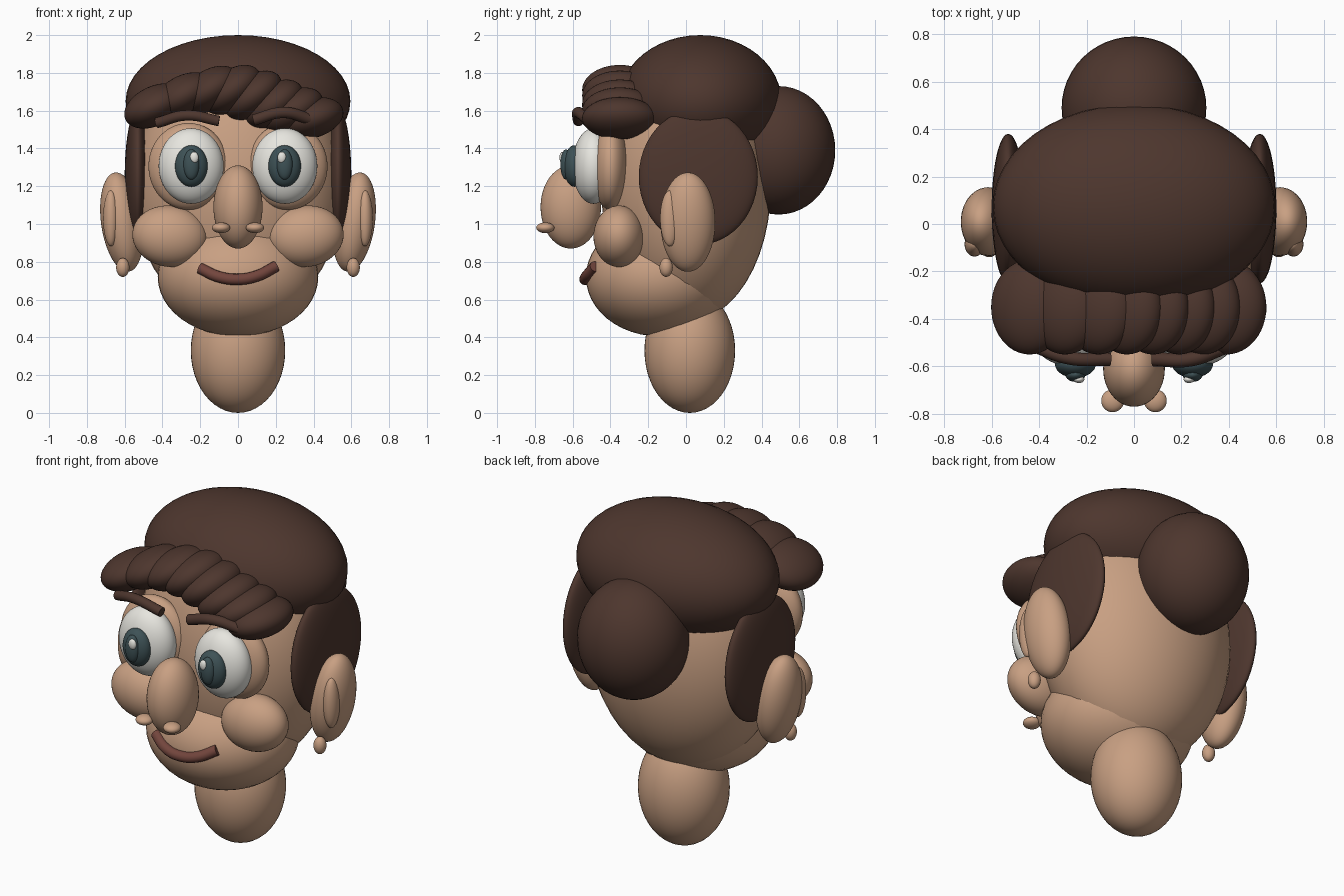
import bpy
from math import radians

cube = bpy.data.objects.get("Cube")
if cube:
    bpy.data.objects.remove(cube, do_unlink=True)


def material(name, color):
    mat = bpy.data.materials.new(name)
    mat.use_nodes = True
    mat.diffuse_color = (*color, 1)
    mat.node_tree.nodes["Principled BSDF"].inputs["Base Color"].default_value = (*color, 1)
    return mat


SKIN = material("skin", (0.58, 0.35, 0.225))
HAIR = material("dark brown hair", (0.075, 0.037, 0.027))
WHITE = material("eye white", (0.80, 0.79, 0.74))
TEAL = material("dark teal", (0.048, 0.084, 0.093))
LIP = material("lip red brown", (0.17, 0.06, 0.046))


def ellipsoid(name, mat, center, radii, tilt=0, pitch=0):
    """Smooth ellipsoid; tilt turns it about y, pitch about x."""
    bpy.ops.mesh.primitive_uv_sphere_add(
        segments=48, ring_count=24, radius=1, location=center,
        rotation=(radians(pitch), radians(tilt), 0))
    obj = bpy.context.object
    obj.name = name
    obj.scale = radii
    obj.data.materials.append(mat)
    bpy.ops.object.shade_smooth()
    return obj


def pair(name, mat, center, radii, tilt=0):
    """Ellipsoid on both sides of the head."""
    x, y, z = center
    for side, label in ((1, "left"), (-1, "right")):
        ellipsoid(f"{label}_{name}", mat, (side * x, y, z), radii, side * tilt)


def tube(name, mat, points, radius):
    """Round tube with capped ends along a smooth path."""
    curve = bpy.data.curves.new(name, "CURVE")
    curve.dimensions = "3D"
    curve.bevel_depth = radius
    curve.bevel_resolution = 5
    curve.use_fill_caps = True
    spline = curve.splines.new("BEZIER")
    spline.bezier_points.add(len(points) - 1)
    for knot, point in zip(spline.bezier_points, points):
        knot.co = point
        knot.handle_left_type = knot.handle_right_type = "AUTO"
    curve.materials.append(mat)
    obj = bpy.data.objects.new(name, curve)
    bpy.context.collection.objects.link(obj)


# Head and neck
ellipsoid("skull", SKIN, (0, 0, 1.2), (0.56, 0.45, 0.72))
ellipsoid("jaw", SKIN, (0, -0.14, 0.72), (0.425, 0.39, 0.315))
ellipsoid("neck", SKIN, (0, 0.02, 0.33), (0.25, 0.24, 0.33))
pair("cheek", SKIN, (0.36, -0.355, 0.935), (0.2, 0.135, 0.162), -8)

# Ears
pair("ear", SKIN, (0.615, 0.01, 1.01), (0.11, 0.145, 0.265), 8)
pair("ear_fold", SKIN, (0.672, -0.085, 1.03), (0.042, 0.052, 0.148))
pair("ear_drop", SKIN, (0.61, -0.105, 0.77), (0.035, 0.035, 0.05))

# Nose and nostrils
ellipsoid("nose", SKIN, (0, -0.61, 1.09), (0.13, 0.16, 0.22))
pair("nostril", SKIN, (0.09, -0.745, 0.98), (0.048, 0.048, 0.028))

# Eyes
pair("eye_socket", SKIN, (0.262, -0.40, 1.305), (0.212, 0.1, 0.23))
pair("eyeball", WHITE, (0.248, -0.49, 1.307), (0.172, 0.112, 0.2))
pair("iris", TEAL, (0.247, -0.59, 1.307), (0.086, 0.058, 0.11))
pair("pupil", TEAL, (0.247, -0.635, 1.315), (0.042, 0.03, 0.08))
pair("eye_glint", WHITE, (0.232, -0.655, 1.352), (0.023, 0.015, 0.03))

# Mouth
tube("mouth", LIP, [(-0.2, -0.48, 0.765), (-0.1, -0.525, 0.72), (0, -0.535, 0.707),
                    (0.1, -0.525, 0.725), (0.2, -0.48, 0.775)], 0.03)

# Eyebrows
tube("right_eyebrow", HAIR, [(-0.43, -0.51, 1.535), (-0.27, -0.565, 1.575),
                             (-0.1, -0.57, 1.545)], 0.028)
tube("left_eyebrow", HAIR, [(0.08, -0.57, 1.55), (0.24, -0.57, 1.59),
                            (0.38, -0.52, 1.555)], 0.03)

# Hair masses
ellipsoid("hair_cap", HAIR, (0, 0.075, 1.65), (0.595, 0.43, 0.35))
ellipsoid("hair_bun", HAIR, (0, 0.49, 1.39), (0.305, 0.3, 0.34))
pair("side_hair", HAIR, (0.53, 0.065, 1.25), (0.07, 0.315, 0.36))

# Fringe of overlapping leaning locks
locks = [(-0.44, 1.625, 25), (-0.29, 1.68, 28), (-0.15, 1.71, 32), (-0.03, 1.71, 36),
         (0.08, 1.68, 36), (0.19, 1.635, 34), (0.29, 1.60, 28), (0.39, 1.56, 16)]
for number, (x, z, lean) in enumerate(locks, 1):
    ellipsoid(f"fringe_lock_{number}", HAIR, (x, -0.35, z), (0.172, 0.2, 0.105), -lean)
